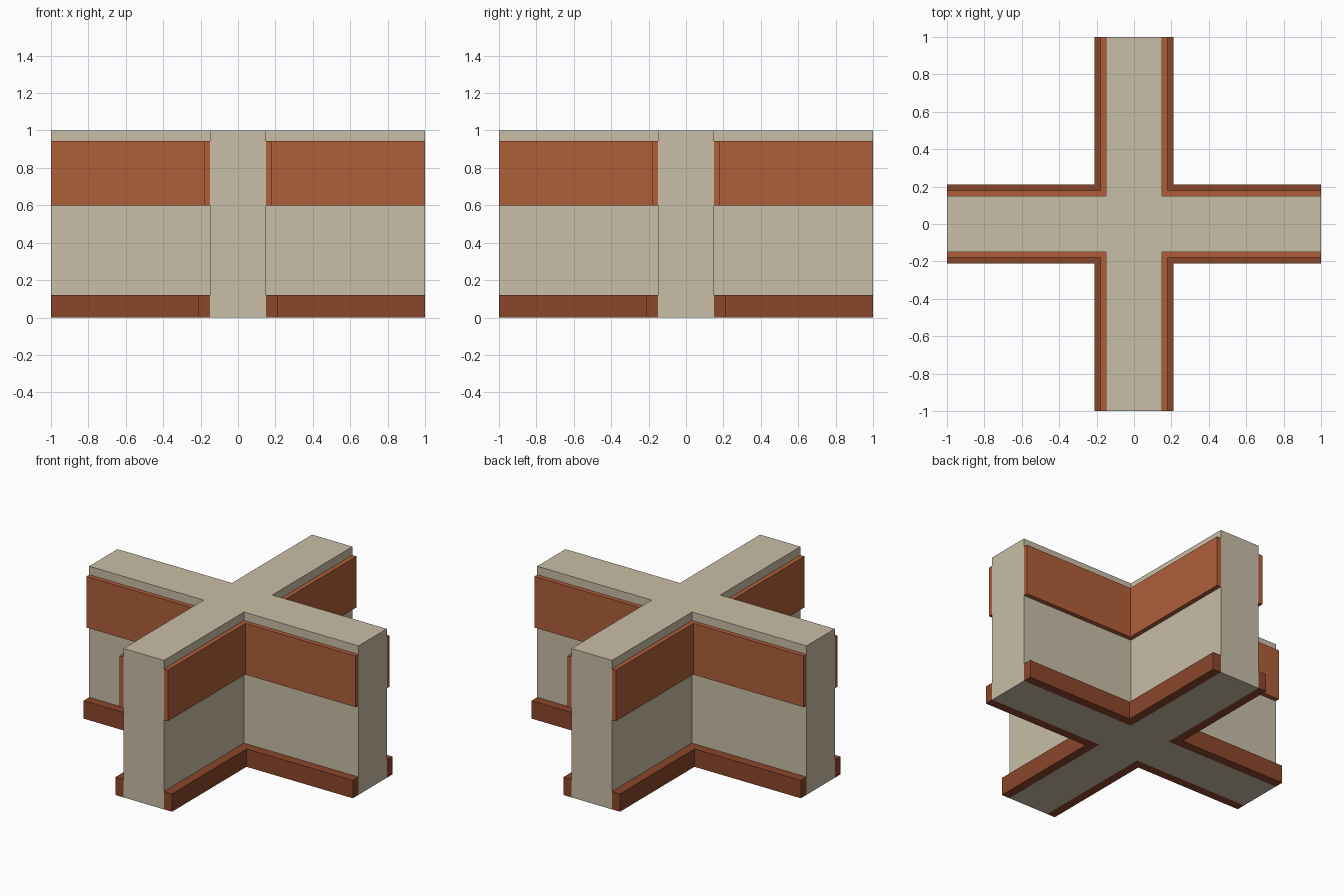
import bpy, bmesh, math

if "Cube" in bpy.data.objects:
    bpy.data.objects.remove(bpy.data.objects["Cube"])

def material(name, rgb):
    m = bpy.data.materials.new(name)
    m.diffuse_color = (*rgb, 1.0)
    m.use_nodes = True
    m.node_tree.nodes["Principled BSDF"].inputs["Base Color"].default_value = m.diffuse_color
    return m

PLASTER = material("cream plaster", (0.584, 0.509, 0.381))
PANEL = material("terracotta", (0.429, 0.112, 0.042))
BASE = material("dark brick", (0.254, 0.061, 0.023))

HALF, LENGTH = 0.15, 1.0   # wall half thickness, arm length

def prism(name, outline, z0, z1, mat):
    """Extrude a counter-clockwise outline from z0 to z1."""
    bm = bmesh.new()
    face = bm.faces.new([bm.verts.new((x, y, z0)) for x, y in outline])
    ext = bmesh.ops.extrude_face_region(bm, geom=[face], use_keep_orig=True)
    for v in ext["geom"]:
        if isinstance(v, bmesh.types.BMVert):
            v.co.z = z1
    bmesh.ops.recalc_face_normals(bm, faces=bm.faces)
    me = bpy.data.meshes.new(name)
    bm.to_mesh(me)
    bm.free()
    me.materials.append(mat)
    ob = bpy.data.objects.new(name, me)
    bpy.context.collection.objects.link(ob)
    return ob

def turn(points, k):
    """Rotate points by k quarter turns."""
    for _ in range(k):
        points = [(-y, x) for x, y in points]
    return points

# Cross-shaped wall
corner = [(LENGTH, HALF), (HALF, HALF), (HALF, LENGTH)]
cross = [p for k in range(4) for p in turn(corner, k)]
prism("cross_wall", cross, 0.0, 1.0, PLASTER)

# L-shaped trim in each of the four inner corners
def corner_trim(name, depth, z0, z1, mat):
    o = HALF + depth
    ell = [(HALF, HALF), (LENGTH, HALF), (LENGTH, o),
           (o, o), (o, LENGTH), (HALF, LENGTH)]
    for k in range(4):
        prism(f"{name}_{k + 1}", turn(ell, k), z0, z1, mat)

corner_trim("base_trim", 0.06, 0.0, 0.12, BASE)
corner_trim("upper_panel", 0.03, 0.60, 0.943, PANEL)
